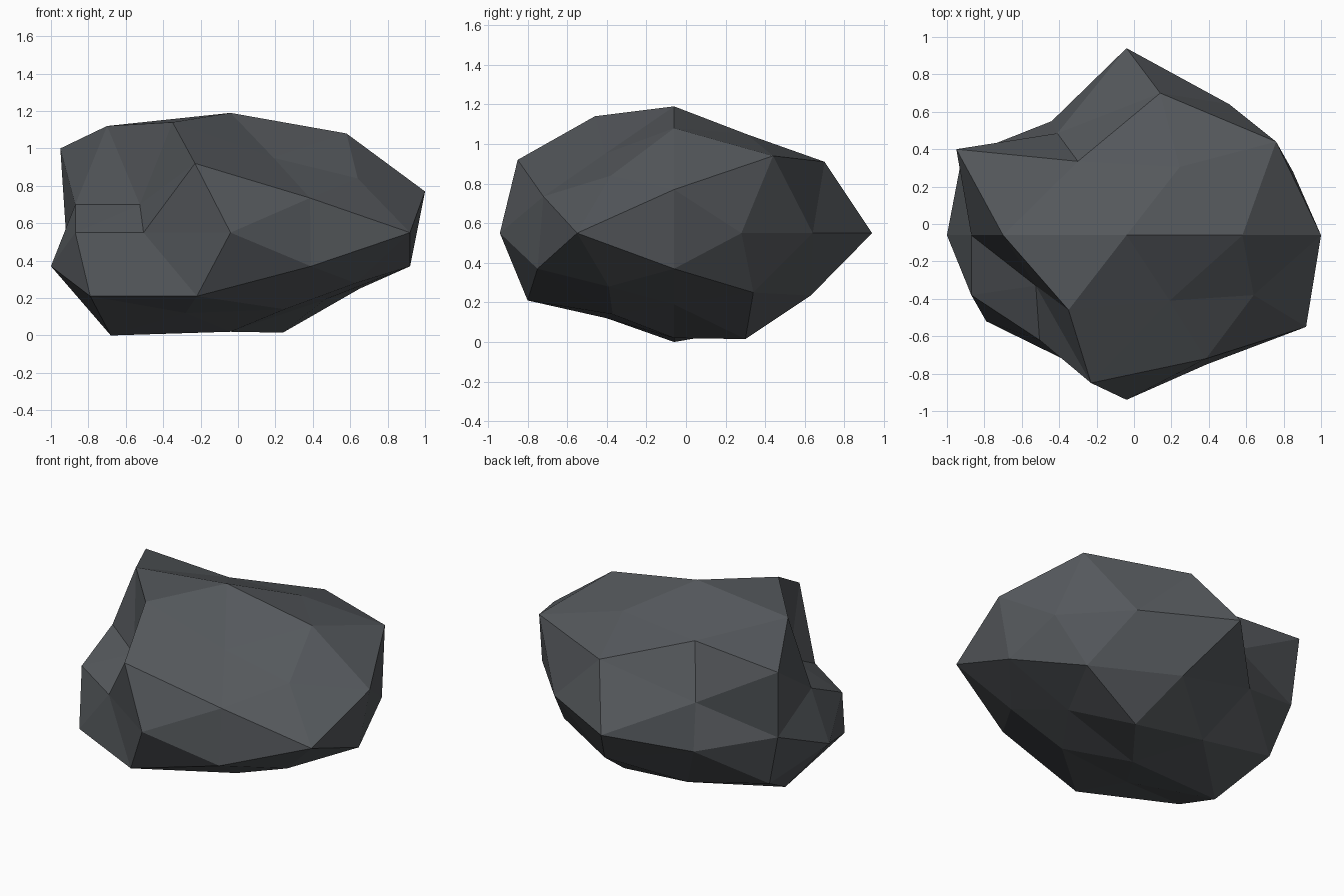
import bpy, bmesh
from mathutils import Vector

# Corner points of the boulder, grouped by side
top = [(-.04, -.06, 1.19), (.58, -.06, 1.08), (-.70, -.06, 1.12), (.19, -.41, .95),
       (-.35, -.46, 1.14), (-.30, .335, 1.01), (.245, .305, 1.05)]
front = [(-.23, -.85, .92), (-.22, -.80, .21), (-.04, -.94, .55), (.385, -.72, .735),
         (.39, -.75, .37), (-.505, -.62, .55)]
right = [(1, -.06, .77), (.92, -.06, .37), (.92, -.55, .55), (.85, .28, .55),
         (.64, -.38, .84), (.76, .44, .94), (.63, -.39, .28), (.65, .34, .25)]
back = [(-.04, .94, .55), (.14, .70, .91), (.15, .63, .235), (.51, .64, .55),
        (-.41, .485, .69), (-.44, .55, .40)]
left = [(-1, -.06, .37), (-.87, -.06, .70), (-.87, -.38, .55), (-.92, .36, .55),
        (-.95, .40, 1.0), (-.525, -.33, .70), (-.79, -.52, .21), (-.81, .29, .19)]
bottom = [(-.04, -.06, .02), (-.68, -.06, 0), (.24, .30, .015), (-.28, -.40, .12),
          (.25, -.37, .14), (-.25, .34, .07), (.46, -.06, .19)]
points = [Vector(p) for p in top + front + right + back + left + bottom]

# Wrap the points as a faceted ball, then push each one to its real place (keeps the notches)
centre = Vector((-.04, -.06, .55))
bm = bmesh.new()
verts = []
for p in points:
    d = p - centre
    verts.append(bm.verts.new(Vector((d.x, d.y / .95, d.z / .62)).normalized()))
bmesh.ops.convex_hull(bm, input=verts)
for v, p in zip(verts, points):
    v.co = p
bmesh.ops.recalc_face_normals(bm, faces=bm.faces)

# Boulder object, flat shaded in one grey
mesh = bpy.data.meshes.new("boulder")
bm.to_mesh(mesh)
bm.free()
stone = bpy.data.materials.new("dark_grey_stone")
stone.diffuse_color = (.09, .098, .107, 1)
mesh.materials.append(stone)
bpy.context.collection.objects.link(bpy.data.objects.new("boulder", mesh))
